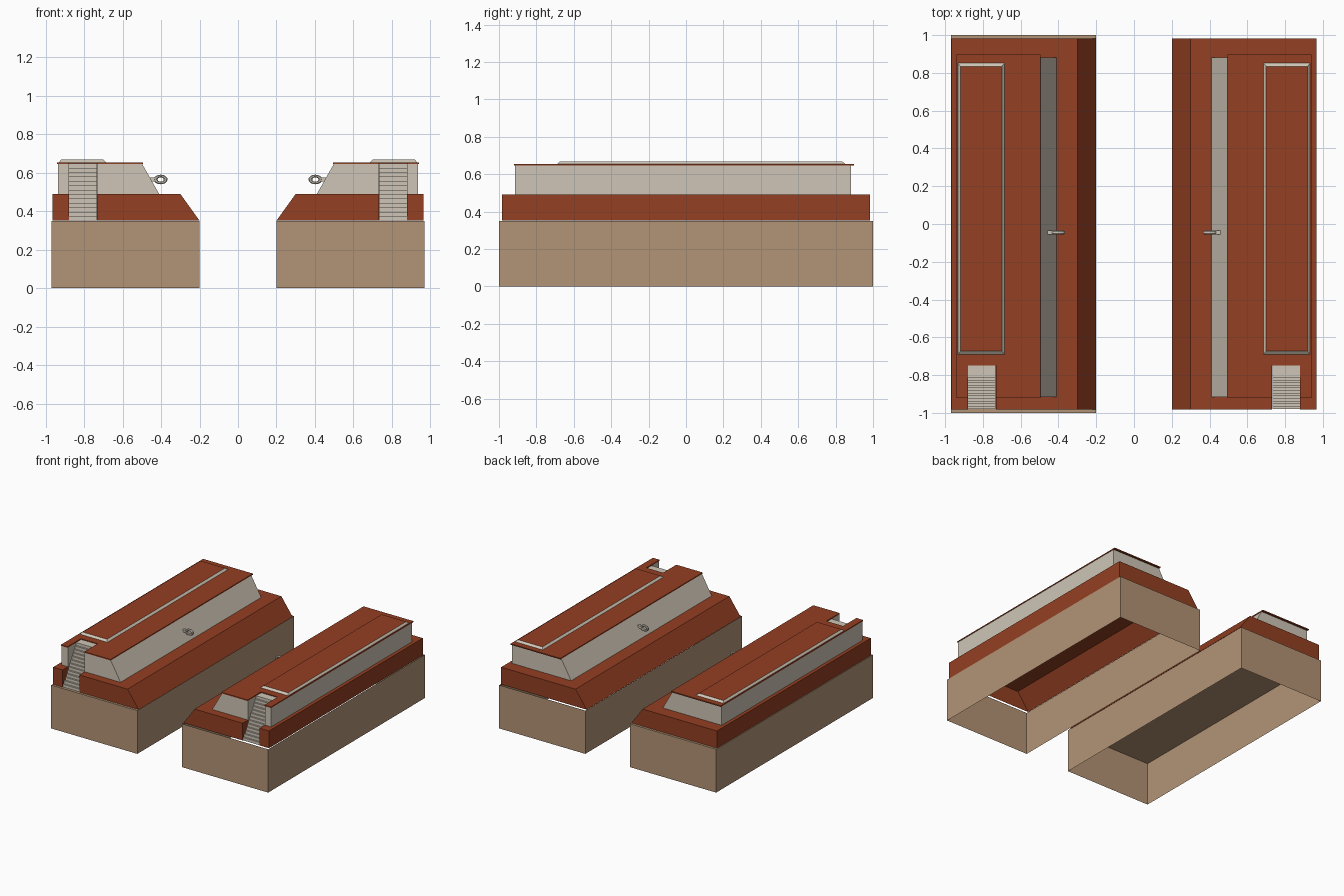
import bpy, bmesh, math

if "Cube" in bpy.data.objects:
    bpy.data.objects.remove(bpy.data.objects["Cube"])


def material(name, rgb):
    m = bpy.data.materials.new(name)
    m.diffuse_color = (*rgb, 1)
    m.use_nodes = True
    m.node_tree.nodes["Principled BSDF"].inputs["Base Color"].default_value = m.diffuse_color
    return m


TAN = material("tan earth", (0.45, 0.295, 0.18))
RED = material("red clay", (0.295, 0.05, 0.016))
STONE = material("pale stone", (0.62, 0.56, 0.47))


def finish(bm, name, *mats):
    bmesh.ops.recalc_face_normals(bm, faces=bm.faces)
    me = bpy.data.meshes.new(name)
    bm.to_mesh(me)
    bm.free()
    for m in mats:
        me.materials.append(m)
    ob = bpy.data.objects.new(name, me)
    bpy.context.collection.objects.link(ob)
    return ob


def loft(name, low, high, mats, bottom=True, top=True, top_mat=0):
    """Walls between two matching loops, with optional caps."""
    bm = bmesh.new()
    a = [bm.verts.new(p) for p in low]
    b = [bm.verts.new(p) for p in high]
    n = len(a)
    for i in range(n):
        j = (i + 1) % n
        bm.faces.new((a[i], a[j], b[j], b[i]))
    if bottom:
        bm.faces.new(a[::-1])
    if top:
        bm.faces.new(b).material_index = top_mat
    return finish(bm, name, *mats)


def plan(s, xi, xo, y0, y1, z, notch=False):
    """Rectangular outline, optionally notched at the front for the stairs."""
    pts = [(xi, y0)]
    if notch:
        pts += [(0.73, y0), (0.73, -0.75), (0.88, -0.75), (0.88, y0)]
    pts += [(xo, y0), (xo, y1), (xi, y1)]
    return [(s * x, y, z) for x, y in pts]


def ring(name, s):
    """Oval stone ring standing in the court direction."""
    bm = bmesh.new()
    n, rows = 16, []
    section = [(1, -0.006), (1, 0.006), (0.85, 0.011), (0.6, 0.011),
               (0.45, 0.006), (0.45, -0.006), (0.6, -0.011), (0.85, -0.011)]
    for i in range(n):
        t = 2 * math.pi * i / n
        rows.append([bm.verts.new((s * 0.402 + 0.036 * k * math.cos(t), -0.045 + dy,
                                   0.565 + 0.025 * k * math.sin(t))) for k, dy in section])
    m = len(section)
    for i in range(n):
        for j in range(m):
            p, q = rows[i], rows[(i + 1) % n]
            bm.faces.new((p[j], p[(j + 1) % m], q[(j + 1) % m], q[j]))
    return finish(bm, name, STONE)


for side, s in (("left", -1), ("right", 1)):
    # earth base, hollow below; only the left one has a lid
    loft(side + "_base", plan(s, 0.2, 0.97, -1, 1, 0), plan(s, 0.2, 0.97, -1, 1, 0.35),
         [TAN], bottom=False, top=s < 0)
    # lower red terrace with a sloped court side
    loft(side + "_lower_terrace", plan(s, 0.2, 0.965, -0.983, 0.983, 0.351, True),
         plan(s, 0.3, 0.965, -0.983, 0.983, 0.49, True), [RED], bottom=False)
    # pale upper wall with a sloped court side
    loft(side + "_upper_wall", plan(s, 0.41, 0.937, -0.915, 0.882, 0.49, True),
         plan(s, 0.498, 0.937, -0.915, 0.882, 0.645, True), [STONE], bottom=False, top=False)
    # thin red roof slab
    loft(side + "_roof_slab", plan(s, 0.495, 0.94, -0.92, 0.897, 0.645, True),
         plan(s, 0.495, 0.94, -0.92, 0.897, 0.654, True), [RED])
    # low platform with pale sloped edges and red top
    loft(side + "_platform", plan(s, 0.685, 0.932, -0.69, 0.852, 0.654),
         plan(s, 0.7, 0.919, -0.673, 0.835, 0.668), [STONE, RED], bottom=False, top_mat=1)
    # stairway
    steps, y0, z0 = 13, -0.98, 0.351
    run, rise = 0.18 / steps, 0.297 / steps
    prof = [(y0, z0)]
    for i in range(steps):
        prof.append((y0 + i * run, z0 + (i + 1) * rise))
        prof.append((y0 + (i + 1) * run, z0 + (i + 1) * rise))
    prof += [(-0.75, z0 + steps * rise), (-0.75, z0)]
    loft(side + "_stairs", [(s * 0.732, y, z) for y, z in prof],
         [(s * 0.878, y, z) for y, z in prof], [STONE])
    # ring and its stem
    ring(side + "_ring", s)
    stem = [(-0.055, 0.555), (-0.035, 0.555), (-0.035, 0.575), (-0.055, 0.575)]
    loft(side + "_ring_stem", [(s * 0.425, y, z) for y, z in stem],
         [(s * 0.47, y, z) for y, z in stem], [STONE])
